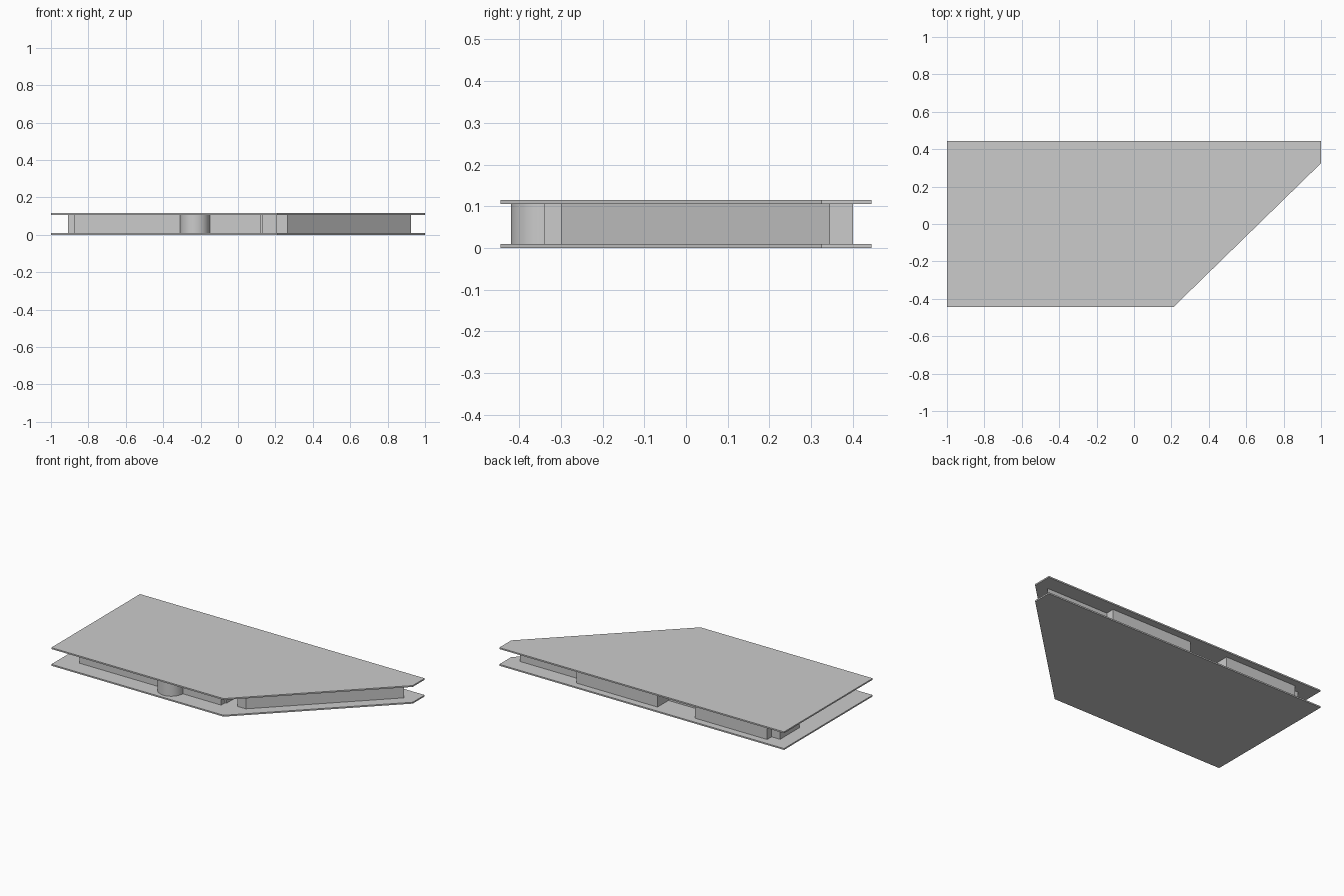
import bpy, bmesh

if "Cube" in bpy.data.objects:
    bpy.data.objects.remove(bpy.data.objects["Cube"])


def prism(name, outline, z0, z1):
    """Extrude a plan outline (counter-clockwise) from z0 to z1."""
    bm = bmesh.new()
    base = bm.faces.new([bm.verts.new((x, y, z0)) for x, y in outline])
    top = bmesh.ops.extrude_face_region(bm, geom=[base])["geom"]
    verts = [v for v in top if isinstance(v, bmesh.types.BMVert)]
    bmesh.ops.translate(bm, verts=verts, vec=(0, 0, z1 - z0))
    bmesh.ops.recalc_face_normals(bm, faces=bm.faces)
    mesh = bpy.data.meshes.new(name)
    bm.to_mesh(mesh)
    bm.free()
    obj = bpy.data.objects.new(name, mesh)
    bpy.context.collection.objects.link(obj)
    return obj


HEIGHT, SLAB = 0.115, 0.009

# Floor and roof slabs share one five-sided outline with a cut corner
slab = [(-1, -0.445), (0.21, -0.445), (1, 0.325), (1, 0.445), (-1, 0.445)]
prism("floor_slab", slab, 0, SLAB)
prism("roof_slab", slab, HEIGHT - SLAB, HEIGHT)

# Recessed facade: front with entrance, diagonal, stepped back, stepped left side
facade = [
    (-0.875, -0.34), (0.12, -0.34), (0.12, -0.30), (0.13, -0.30),
    (0.13, -0.18), (0.205, -0.18), (0.205, -0.30), (0.265, -0.30),
    (0.925, 0.345), (0.49, 0.345), (0.49, 0.40), (-0.08, 0.40),
    (-0.08, 0.29), (-0.345, 0.29), (-0.345, 0.40), (-0.85, 0.40),
    (-0.85, 0.355), (-0.91, 0.355), (-0.91, 0.16), (-0.84, 0.16),
    (-0.84, 0.0), (-0.875, 0.0),
]
prism("facade_walls", facade, SLAB, HEIGHT - SLAB)

# Round stair tower bulging from the front wall
bpy.ops.mesh.primitive_cylinder_add(vertices=48, radius=0.08, depth=HEIGHT - 2 * SLAB,
                                    location=(-0.23, -0.34, HEIGHT / 2))
bpy.context.object.name = "round_stair_tower"
bpy.ops.object.shade_smooth_by_angle()
